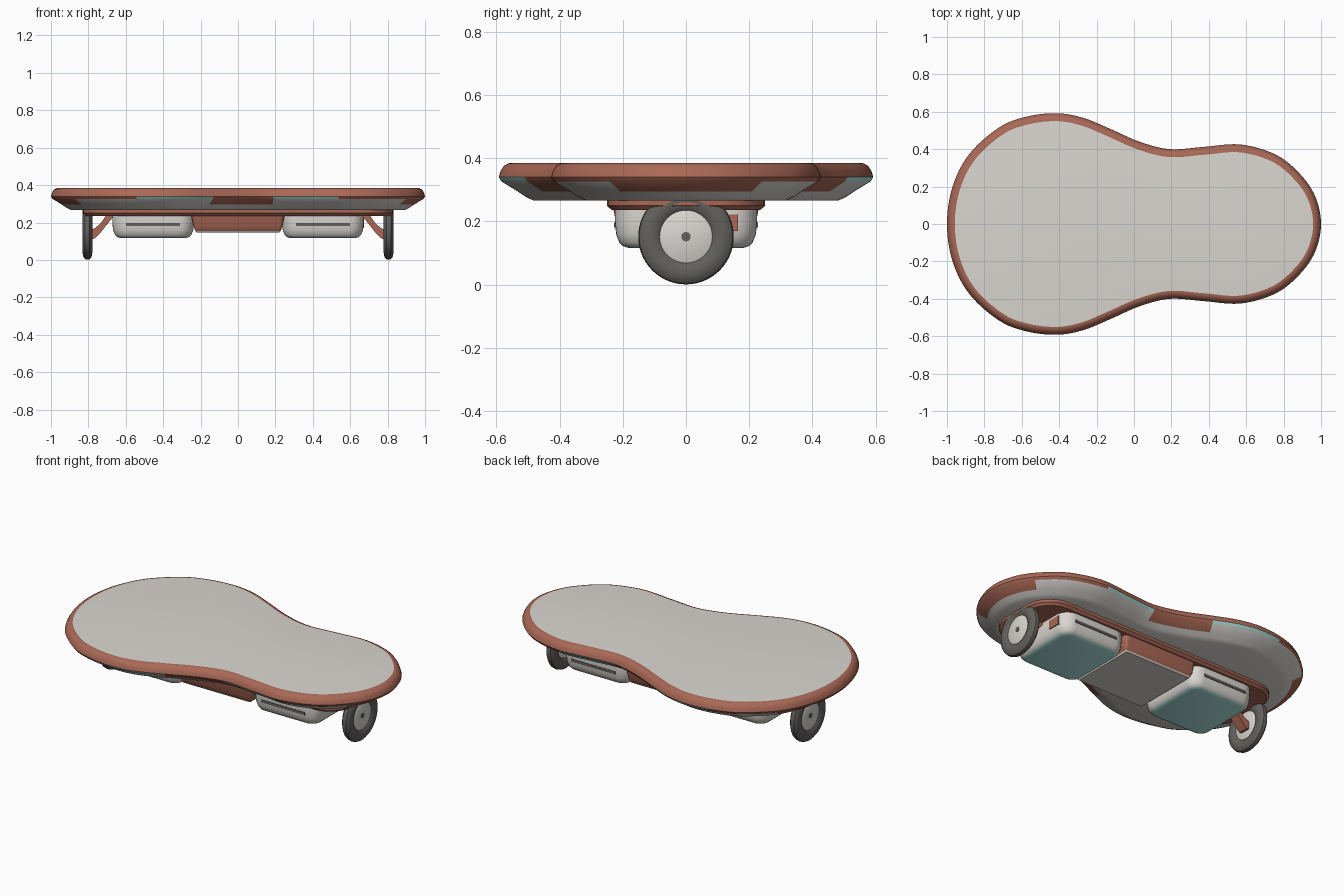
import bpy, bmesh, math
from mathutils import Vector

if "Cube" in bpy.data.objects:
    bpy.data.objects.remove(bpy.data.objects["Cube"])


def material(name, rgb):
    m = bpy.data.materials.new(name)
    m.diffuse_color = (*rgb, 1)
    m.use_nodes = True
    m.node_tree.nodes["Principled BSDF"].inputs["Base Color"].default_value = m.diffuse_color
    return m


BROWN = material("terracotta", (0.40, 0.14, 0.093))
GREY = material("pale grey", (0.70, 0.675, 0.635))
TEAL = material("teal", (0.42, 0.78, 0.75))
RUBBER = material("tyre grey", (0.125, 0.118, 0.108))


def finish(name, bm, mats, rule=None, angle=35):
    bmesh.ops.recalc_face_normals(bm, faces=bm.faces)
    if rule:
        for f in bm.faces:
            f.material_index = rule(f.calc_center_median(), f.normal)
    me = bpy.data.meshes.new(name)
    bm.to_mesh(me)
    bm.free()
    for m in mats:
        me.materials.append(m)
    ob = bpy.data.objects.new(name, me)
    bpy.context.collection.objects.link(ob)
    bpy.ops.object.select_all(action='DESELECT')
    ob.select_set(True)
    bpy.context.view_layer.objects.active = ob
    bpy.ops.object.shade_smooth_by_angle(angle=math.radians(angle))
    return ob


def loft(name, outline, layers, mats, rule=None, angle=35):
    """Stack inset copies of a counter-clockwise outline: layers are (inset, z)."""
    bm = bmesh.new()
    n = len(outline)
    rings = []
    for inset, z in layers:
        ring = []
        for i, p in enumerate(outline):
            t = (outline[(i + 1) % n] - outline[i - 1]).normalized()
            ring.append(bm.verts.new((p.x - t.y * inset, p.y + t.x * inset, z)))
        rings.append(ring)
    for a, b in zip(rings, rings[1:]):
        for i in range(n):
            j = (i + 1) % n
            bm.faces.new((a[i], a[j], b[j], b[i]))
    bm.faces.new(rings[0])
    bm.faces.new(rings[-1])
    return finish(name, bm, mats, rule, angle)


def rounded_rect(x0, x1, y, r, steps=7):
    pts = []
    for k, (cx, cy) in enumerate([(x1 - r, y - r), (x0 + r, y - r), (x0 + r, r - y), (x1 - r, r - y)]):
        for s in range(steps + 1):
            a = math.pi / 2 * (k + s / steps)
            pts.append(Vector((cx + r * math.cos(a), cy + r * math.sin(a))))
    return pts


def smooth_loop(pts, steps=6):
    """Closed Catmull-Rom curve through the points."""
    out, n = [], len(pts)
    for i in range(n):
        a, b, c, d = (pts[(i + k) % n] for k in (-1, 0, 1, 2))
        for s in range(steps):
            t = s / steps
            out.append(0.5 * (2 * b + (c - a) * t + (2 * a - 5 * b + 4 * c - d) * t * t
                              + (3 * b - a - 3 * c + d) * t ** 3))
    return out


def lathe_x(name, cx, cz, profile, mats, seg=56, closed=False):
    """Revolve (x offset, radius) points about an axis along x."""
    bm = bmesh.new()
    rings = [[bm.verts.new((cx + dx, r * math.cos(2 * math.pi * i / seg),
                            cz + r * math.sin(2 * math.pi * i / seg))) for i in range(seg)]
             for dx, r in profile]
    pairs = list(zip(rings, rings[1:]))
    if closed:
        pairs.append((rings[-1], rings[0]))
    else:
        bm.faces.new(rings[0])
        bm.faces.new(rings[-1])
    for a, b in pairs:
        for i in range(seg):
            j = (i + 1) % seg
            bm.faces.new((a[i], a[j], b[j], b[i]))
    return finish(name, bm, mats)


def block(name, lo, hi, mat):
    bm = bmesh.new()
    bmesh.ops.create_cube(bm, size=1)
    for v in bm.verts:
        v.co = [lo[k] + (hi[k] - lo[k]) * (v.co[k] + 0.5) for k in range(3)]
    return finish(name, bm, [mat])


# Board: peanut outline, one large lobe and one small lobe
half = [(0.97, 0.145), (0.89, 0.265), (0.76, 0.37), (0.57, 0.425), (0.37, 0.412), (0.19, 0.40),
        (0.03, 0.44), (-0.13, 0.51), (-0.27, 0.567), (-0.41, 0.592), (-0.57, 0.575),
        (-0.72, 0.517), (-0.88, 0.375), (-0.97, 0.2)]
loop = [(1, 0)] + half + [(-1, 0)] + [(x, -y) for x, y in reversed(half)]
outline = smooth_loop([Vector(p) for p in loop])


def board_colour(c, n):
    """0 rim, 1 grey, 2 accent strip."""
    lobe = -0.86 < c.x < -0.14 or 0.2 < c.x < 0.88
    if c.z < 0.295 or c.z > 0.3849:
        return 1
    if c.z < 0.324:
        return 1 if lobe else 0
    if c.z < 0.334 and (-0.55 < c.x < -0.14 or 0.2 < c.x < 0.55):
        return 2
    return 0


loft("board", outline,
     [(0.042, 0.385), (0.031, 0.384), (0.016, 0.376), (0.005, 0.358), (0, 0.34),
      (0.009, 0.326), (0.06, 0.295), (0.085, 0.278), (0.11, 0.266)],
     [BROWN, GREY, TEAL], board_colour)

# Chassis plate under the board, with tapering ends
plate = rounded_rect(-0.83, 0.83, 0.25, 0.16)
loft("chassis_plate", plate, [(0, 0.275), (0.0, 0.25), (0.015, 0.236)], [BROWN])

# Central housing between the two pods
loft("central_housing", rounded_rect(-0.25, 0.25, 0.23, 0.03),
     [(0, 0.24), (0.012, 0.18), (0.022, 0.155), (0.029, 0.147)], [BROWN, GREY],
     lambda c, n: 1 if n.z < -0.6 else 0)

for side, s in (("right", 1), ("left", -1)):
    # Rounded pod with coloured bottom
    x0, x1 = sorted((s * 0.235, s * 0.672))
    loft(side + "_pod", rounded_rect(x0, x1, 0.225, 0.08),
         [(0, 0.245), (0, 0.2), (0.004, 0.16), (0.014, 0.134), (0.026, 0.122), (0.045, 0.116)],
         [GREY, TEAL], lambda c, n: 1 if n.z < -0.8 else 0, 50)
    # Slots on both long sides of the pod
    a, b = sorted((s * 0.31, s * 0.60))
    for end, e in (("back", 1), ("front", -1)):
        y0, y1 = sorted((e * 0.220, e * 0.2275))
        block(f"{side}_{end}_slot", (a, y0, 0.181), (b, y1, 0.197), RUBBER)

    # Tyre, hub and axle cap
    wx, wz = s * 0.805, 0.152
    lathe_x(side + "_tyre", wx, wz,
            [(-0.014, 0.082), (-0.022, 0.092), (-0.026, 0.115), (-0.022, 0.136), (-0.012, 0.148),
             (0, 0.151), (0.012, 0.148), (0.022, 0.136), (0.026, 0.115), (0.022, 0.092),
             (0.014, 0.082)], [RUBBER], closed=True)
    lathe_x(side + "_hub", wx, wz, [(-0.018, 0.078), (-0.014, 0.085), (0.014, 0.085), (0.018, 0.078)], [GREY])
    lathe_x(side + "_axle_cap", wx, wz, [(-0.021, 0.015), (0.021, 0.015)], [RUBBER], 20)

    # Curved strut from plate to wheel hub
    prof = [(0.655, 0.245), (0.70, 0.245), (0.735, 0.195), (0.765, 0.17), (0.79, 0.16),
            (0.79, 0.115), (0.77, 0.112), (0.735, 0.145), (0.70, 0.19)]
    bm = bmesh.new()
    rows = [[bm.verts.new((s * x, y, z)) for x, z in prof] for y in (-0.03, 0.03)]
    for r in rows:
        bm.faces.new(r)
    for i in range(len(prof)):
        j = (i + 1) % len(prof)
        bm.faces.new((rows[0][i], rows[0][j], rows[1][j], rows[1][i]))
    finish(side + "_wheel_strut", bm, [BROWN])

# Small coloured panel on the end of the right pod
block("end_panel", (0.655, 0.09, 0.17), (0.6745, 0.165, 0.222), BROWN)
